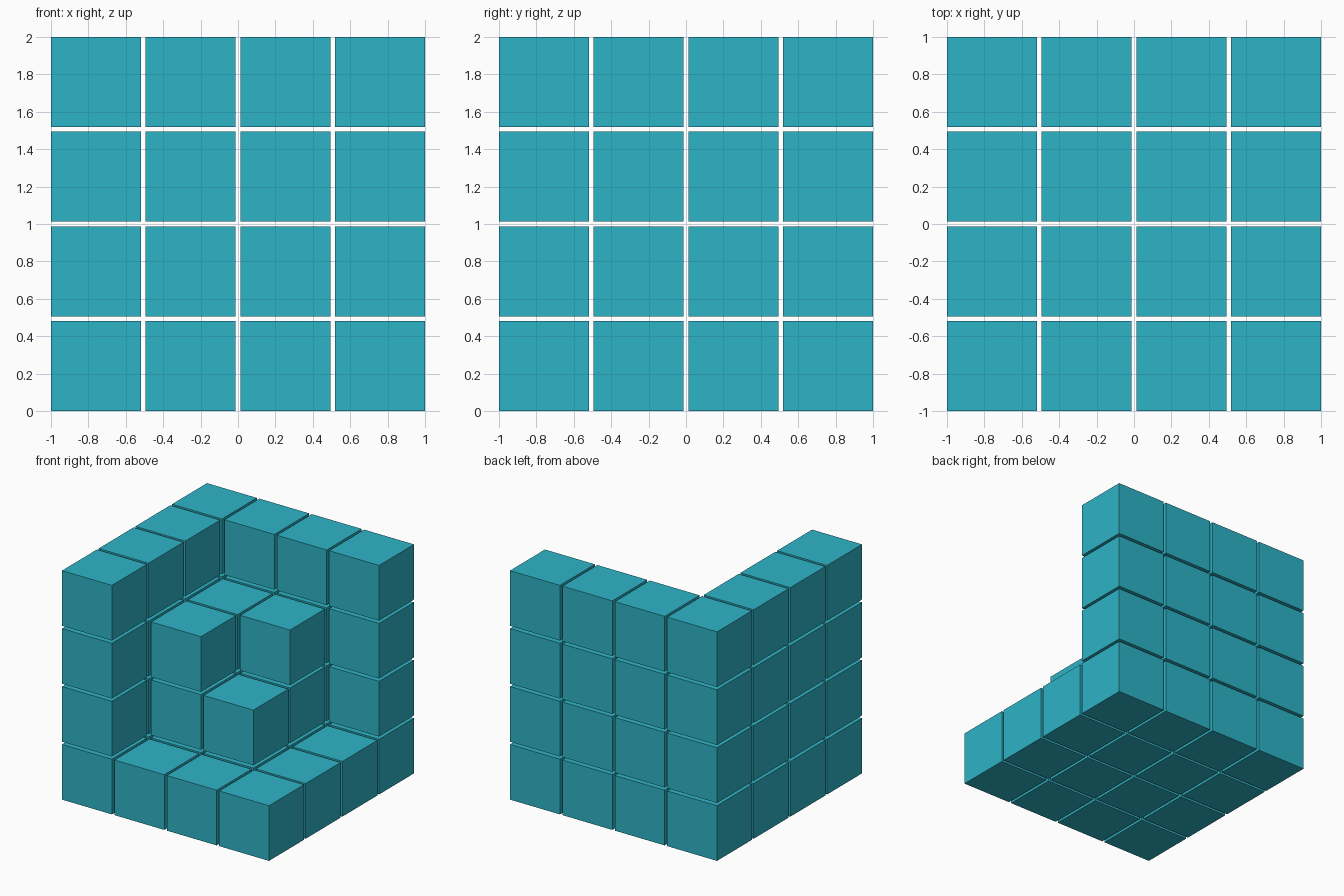
import bpy
import bmesh
from mathutils import Matrix, Vector

if "Cube" in bpy.data.objects:
    bpy.data.objects.remove(bpy.data.objects["Cube"])

N = 4
SIZE = 2 / (N + (N - 1) * 0.05)   # cube edge, with gaps of 5 % of the edge
PITCH = SIZE * 1.05

teal = bpy.data.materials.new("teal")
teal.diffuse_color = (0.027, 0.455, 0.567, 1)
teal.use_nodes = True
teal.node_tree.nodes["Principled BSDF"].inputs["Base Color"].default_value = teal.diffuse_color


def cube_group(name, cells):
    """One object made of separate cubes at the given grid cells."""
    bm = bmesh.new()
    for i, j, k in cells:
        centre = Vector((i, j, k)) * PITCH + Vector((SIZE / 2 - 1, SIZE / 2 - 1, SIZE / 2))
        bmesh.ops.create_cube(bm, size=SIZE, matrix=Matrix.Translation(centre))
    mesh = bpy.data.meshes.new(name)
    bm.to_mesh(mesh)
    bm.free()
    mesh.materials.append(teal)
    obj = bpy.data.objects.new(name, mesh)
    bpy.context.collection.objects.link(obj)
    return obj


# Outer shell: floor, left wall and back wall
cube_group("floor", [(i, j, 0) for i in range(N) for j in range(N)])
cube_group("left_wall", [(0, j, k) for j in range(N) for k in range(1, N)])
cube_group("back_wall", [(i, N - 1, k) for i in range(1, N) for k in range(1, N)])

# Inner 2x2x2 block in the corner, missing its outermost cube
cube_group("inner_block", [(i, j, k) for i in (1, 2) for j in (1, 2) for k in (1, 2)
                           if (i, j, k) != (2, 1, 2)])
